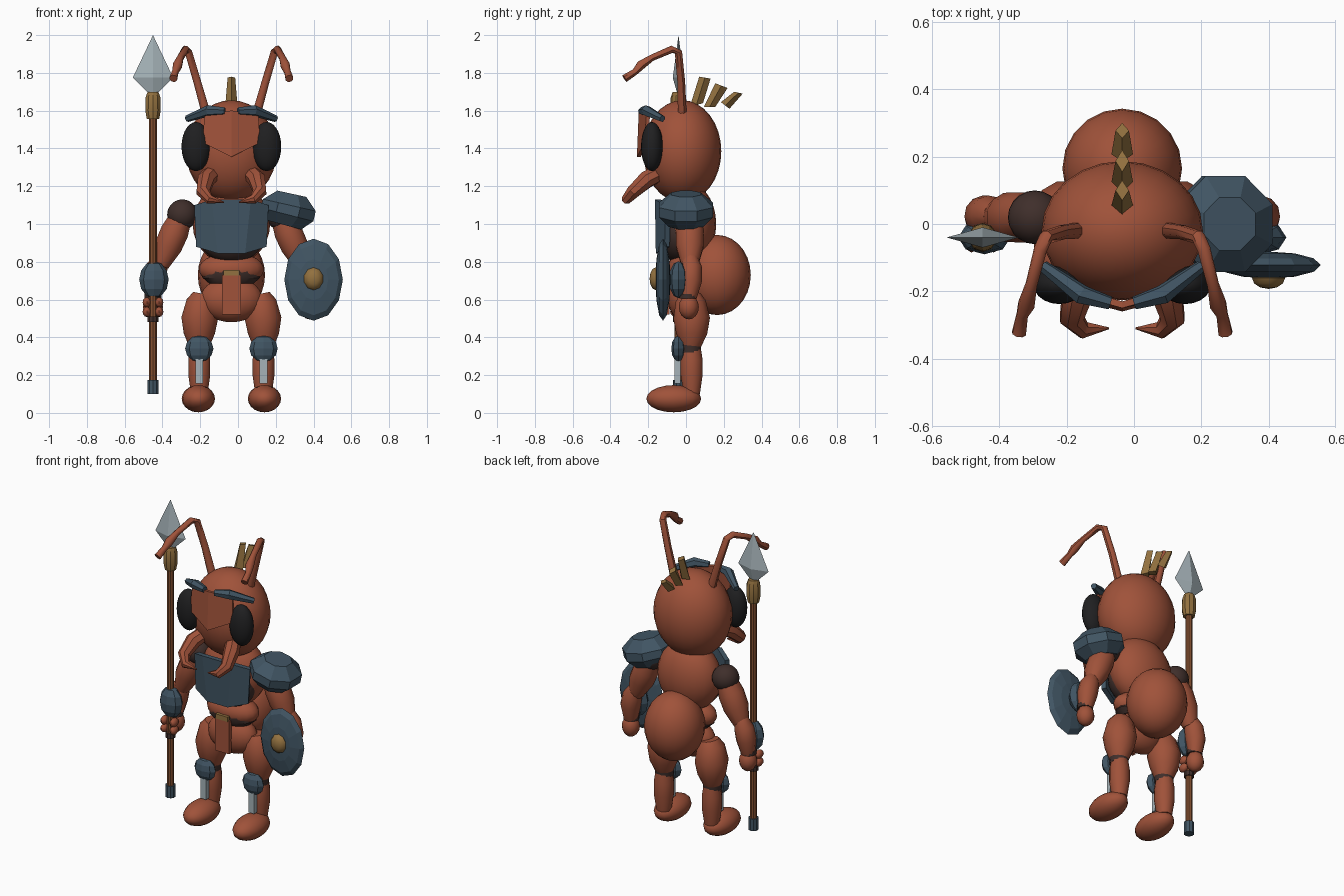
import bpy, bmesh, math
from mathutils import Vector, Matrix, Quaternion

if "Cube" in bpy.data.objects:
    bpy.data.objects.remove(bpy.data.objects["Cube"])

CX = -0.035  # body centre line


def material(name, r, g, b):
    m = bpy.data.materials.new(name)
    m.use_nodes = True
    m.diffuse_color = (r, g, b, 1)
    m.node_tree.nodes["Principled BSDF"].inputs["Base Color"].default_value = (r, g, b, 1)
    return m


RED = material("rust red", 0.35, 0.085, 0.042)
STEEL = material("blue steel", 0.052, 0.09, 0.125)
GOLD = material("old gold", 0.29, 0.165, 0.05)
PALE = material("pale metal", 0.38, 0.45, 0.48)
DARK = material("dark brown", 0.05, 0.028, 0.024)
BLACK = material("eye black", 0.014, 0.014, 0.015)
WOOD = material("shaft wood", 0.23, 0.08, 0.03)


def finish(name, bm, mat, smooth):
    bmesh.ops.recalc_face_normals(bm, faces=bm.faces)
    me = bpy.data.meshes.new(name)
    bm.to_mesh(me)
    bm.free()
    me.materials.append(mat)
    if smooth:
        me.shade_smooth()
        me.set_sharp_from_angle(angle=math.radians(smooth))
    ob = bpy.data.objects.new(name, me)
    bpy.context.collection.objects.link(ob)
    return ob


def ball(name, loc, radii, mat, segs=20, rings=14, smooth=60, rot=Matrix.Identity(4)):
    bm = bmesh.new()
    m = Matrix.Translation(loc) @ rot @ Matrix.Diagonal((*radii, 1))
    bmesh.ops.create_uvsphere(bm, u_segments=segs, v_segments=rings, radius=1, matrix=m)
    return finish(name, bm, mat, smooth)


def tube(name, points, radii, mat, sides=12, smooth=50, squash=1.0):
    """Loft a round section along a path; squash flattens it front to back."""
    pts = [Vector(p) for p in points]
    bm = bmesh.new()
    q, last, rings = Quaternion(), Vector((0, 0, 1)), []
    for i, p in enumerate(pts):
        d = (pts[min(i + 1, len(pts) - 1)] - pts[max(i - 1, 0)]).normalized()
        q = last.rotation_difference(d) @ q
        last = d
        ring = []
        for k in range(sides):
            a = math.tau * (k + 0.5) / sides
            v = q @ Vector((math.cos(a), math.sin(a) * squash, 0))
            ring.append(bm.verts.new(p + v * radii[i]))
        rings.append(ring)
    for a, b in zip(rings, rings[1:]):
        for k in range(sides):
            n = (k + 1) % sides
            bm.faces.new((a[k], a[n], b[n], b[k]))
    bm.faces.new(rings[0])
    bm.faces.new(rings[-1])
    return finish(name, bm, mat, smooth)


def box(name, loc, size, mat):
    bm = bmesh.new()
    bmesh.ops.create_cube(bm, size=1, matrix=Matrix.Translation(loc) @ Matrix.Diagonal((*size, 1)))
    return finish(name, bm, mat, 0)


def plate(name, upper, lower, mat, thick):
    """Strip of panels between two edges, given a thickness."""
    bm = bmesh.new()
    u = [bm.verts.new((CX + x, y, z)) for x, y, z in upper]
    w = [bm.verts.new((CX + x, y, z)) for x, y, z in lower]
    for i in range(len(u) - 1):
        bm.faces.new((u[i], w[i], w[i + 1], u[i + 1]))
    ob = finish(name, bm, mat, 0)
    mod = ob.modifiers.new("thickness", "SOLIDIFY")
    mod.thickness = thick
    mod.offset = 0
    return ob


# Head, trunk and abdomen
ball("head", (CX, -0.02, 1.385), (0.24, 0.207, 0.27), RED, 24, 16)
ball("neck", (CX, 0, 1.16), (0.1, 0.09, 0.08), DARK)
ball("thorax", (CX, 0.015, 1.0), (0.205, 0.145, 0.215), RED)
ball("chest_padding", (CX, -0.035, 0.95), (0.18, 0.115, 0.155), DARK)
ball("waist", (CX, 0.0, 0.76), (0.172, 0.1, 0.09), RED)
ball("hips", (CX, 0.0, 0.6), (0.165, 0.095, 0.12), RED)
ball("abdomen", (CX, 0.165, 0.73), (0.178, 0.178, 0.212), RED)
tube("belt", [(CX, 0, z) for z in (0.685, 0.715, 0.75)], (0.12, 0.155, 0.155), DARK, 16, 40, 0.65)
box("buckle", (CX, -0.1, 0.742), (0.085, 0.035, 0.03), GOLD)
box("loincloth", (CX, -0.1, 0.625), (0.1, 0.025, 0.21), RED)

# Armour and face plates
plate("breastplate",
      [(-0.19, -0.095, 1.1), (-0.1, -0.15, 1.13), (0.1, -0.15, 1.13), (0.19, -0.095, 1.1)],
      [(-0.18, -0.1, 0.88), (-0.07, -0.145, 0.845), (0.07, -0.145, 0.845), (0.18, -0.1, 0.88)],
      STEEL, 0.03)
plate("face_plate",
      [(-0.14, -0.2, 1.58), (0, -0.24, 1.6), (0.14, -0.2, 1.58)],
      [(-0.15, -0.21, 1.43), (0, -0.25, 1.355), (0.15, -0.21, 1.43)], RED, 0.02)

# Paired parts
for s, side in ((1, "left"), (-1, "right")):
    def at(x, y, z):
        return (CX + s * x, y, z)

    ball(side + "_eye", at(0.187, -0.18, 1.41), (0.077, 0.058, 0.13), BLACK)
    tube(side + "_brow", [at(0.035, -0.235, 1.598), at(0.12, -0.21, 1.6), at(0.235, -0.125, 1.557)],
         (0.02, 0.03, 0.018), STEEL, 6, 0)
    tube(side + "_mandible",
         [at(0.1, -0.14, 1.27), at(0.135, -0.21, 1.235), at(0.15, -0.28, 1.17),
          at(0.115, -0.315, 1.13), at(0.04, -0.31, 1.115)],
         (0.045, 0.048, 0.038, 0.027, 0.003), RED, 8, 35)
    tube(side + "_antenna",
         [at(0.135, -0.02, 1.59), at(0.18, -0.025, 1.75), at(0.227, -0.04, 1.91),
          at(0.243, -0.075, 1.925), at(0.27, -0.18, 1.88), at(0.285, -0.24, 1.84),
          at(0.297, -0.27, 1.805), at(0.307, -0.325, 1.77)],
         (0.025, 0.022, 0.021, 0.02, 0.018, 0.026, 0.018, 0.022), RED, 8, 45)

    # Arm
    ball(side + "_shoulder", at(0.26, 0.02, 1.05), (0.08, 0.08, 0.08), DARK)
    tube(side + "_upper_arm",
         [at(0.265, 0.02, 1.04), at(0.3, 0.02, 0.96), at(0.335, 0.02, 0.88), at(0.375, 0.02, 0.78)],
         (0.06, 0.077, 0.075, 0.045), RED)
    tube(side + "_forearm",
         [at(0.375, 0.025, 0.82), at(0.395, 0.027, 0.77), at(0.41, 0.025, 0.7), at(0.415, 0.015, 0.61)],
         (0.04, 0.058, 0.06, 0.042), RED)
    ball(side + "_bracer", at(0.41, -0.04, 0.705), (0.078, 0.05, 0.098), STEEL, 8, 6, 0)
    tube(side + "_wristband", [at(0.415, 0.01, 0.605), at(0.415, 0.01, 0.63)], (0.047, 0.047), DARK)
    ball(side + "_hand", at(0.415, 0.015, 0.56), (0.053, 0.053, 0.065), RED, 12, 8)

    # Leg
    tube(side + "_thigh",
         [at(0.15, 0.025, 0.63), at(0.158, 0.025, 0.59), at(0.168, 0.03, 0.5),
          at(0.17, 0.03, 0.42), at(0.17, 0.025, 0.35)],
         (0.055, 0.082, 0.1, 0.085, 0.055), RED)
    tube(side + "_knee_joint", [at(0.17, 0.025, 0.32), at(0.17, 0.025, 0.365)], (0.055, 0.058), DARK)
    tube(side + "_shin", [at(0.17, 0.03, z) for z in (0.345, 0.28, 0.2, 0.1)],
         (0.05, 0.06, 0.06, 0.045), RED)
    ball(side + "_knee_pad", at(0.17, -0.04, 0.34), (0.075, 0.038, 0.07), STEEL, 8, 6, 0)
    box(side + "_shin_guard", at(0.17, -0.045, 0.22), (0.04, 0.03, 0.13), PALE)
    ball(side + "_foot", at(0.175, -0.065, 0.075), (0.088, 0.145, 0.072), RED, 16, 10)

# Pauldron on the left shoulder, tilted outward
tube("pauldron", [(0.245, 0, 0.995), (0.26, 0, 1.05), (0.272, 0, 1.1), (0.285, 0, 1.16)],
     (0.1, 0.155, 0.155, 0.085), STEEL, 8, 0)

# Shield with boss
FACING = Matrix.Rotation(math.pi / 2, 4, "X")
ball("shield", (0.4, -0.122, 0.705), (0.155, 0.217, 0.04), STEEL, 12, 6, 0, FACING)
ball("shield_boss", (0.4, -0.16, 0.71), (0.052, 0.06, 0.033), GOLD, 10, 6, 40, FACING)

# Spear
SX, SY = -0.45, -0.04


def turned(name, profile, mat, sides, smooth=30, squash=1.0):
    tube(name, [(SX, SY, z) for z, r in profile], [r for z, r in profile], mat, sides, smooth, squash)


turned("spear_shaft", [(0.12, 0.022), (1.65, 0.022)], WOOD, 10)
turned("spear_butt", [(0.1, 0.03), (0.175, 0.03)], STEEL, 10)
turned("spear_grip", [(0.48, 0.03), (0.51, 0.03)], DARK, 10)
turned("spear_collar", [(1.555, 0.034), (1.6, 0.043), (1.67, 0.041), (1.7, 0.03)], GOLD, 10)
bm = bmesh.new()
tips = [bm.verts.new((SX, SY, z)) for z in (1.67, 2.0)]
rim = [bm.verts.new((SX + x, SY + y, 1.775)) for x, y in ((0.107, 0), (0, 0.03), (-0.107, 0), (0, -0.03))]
for tip in tips:
    for i in range(4):
        bm.faces.new((tip, rim[i], rim[(i + 1) % 4]))
finish("spear_head", bm, PALE, 0)

# Fingers wrapped around the shaft
for i, dx in enumerate((-0.033, 0.033)):
    for j, z in enumerate((0.535, 0.585)):
        ball("finger_%d" % (2 * i + j + 1), (SX + dx, SY - 0.01, z), (0.022, 0.035, 0.027), RED, 8, 6)

# Crest: three swept diamond-section fins, each given front and back edges in (y, z)
FINS = [((0.02, 1.62), (0.09, 1.64), (0.13, 1.77), (0.07, 1.78)),
        ((0.095, 1.62), (0.155, 1.62), (0.22, 1.72), (0.155, 1.745)),
        ((0.185, 1.645), (0.23, 1.61), (0.3, 1.69), (0.255, 1.7))]
for n, (fb, bb, bt, ft) in enumerate(FINS):
    bm = bmesh.new()
    rings = []
    for f, b, w in ((fb, bb, 0.032), (ft, bt, 0.02)):
        my, mz = (f[0] + b[0]) / 2, (f[1] + b[1]) / 2
        rings.append([bm.verts.new(p) for p in
                      ((CX, *f), (CX + w, my, mz), (CX, *b), (CX - w, my, mz))])
    lo, hi = rings
    for i in range(4):
        k = (i + 1) % 4
        bm.faces.new((lo[i], lo[k], hi[k], hi[i]))
    bm.faces.new(lo)
    bm.faces.new(hi)
    finish("crest_fin_%d" % (n + 1), bm, GOLD, 0)
